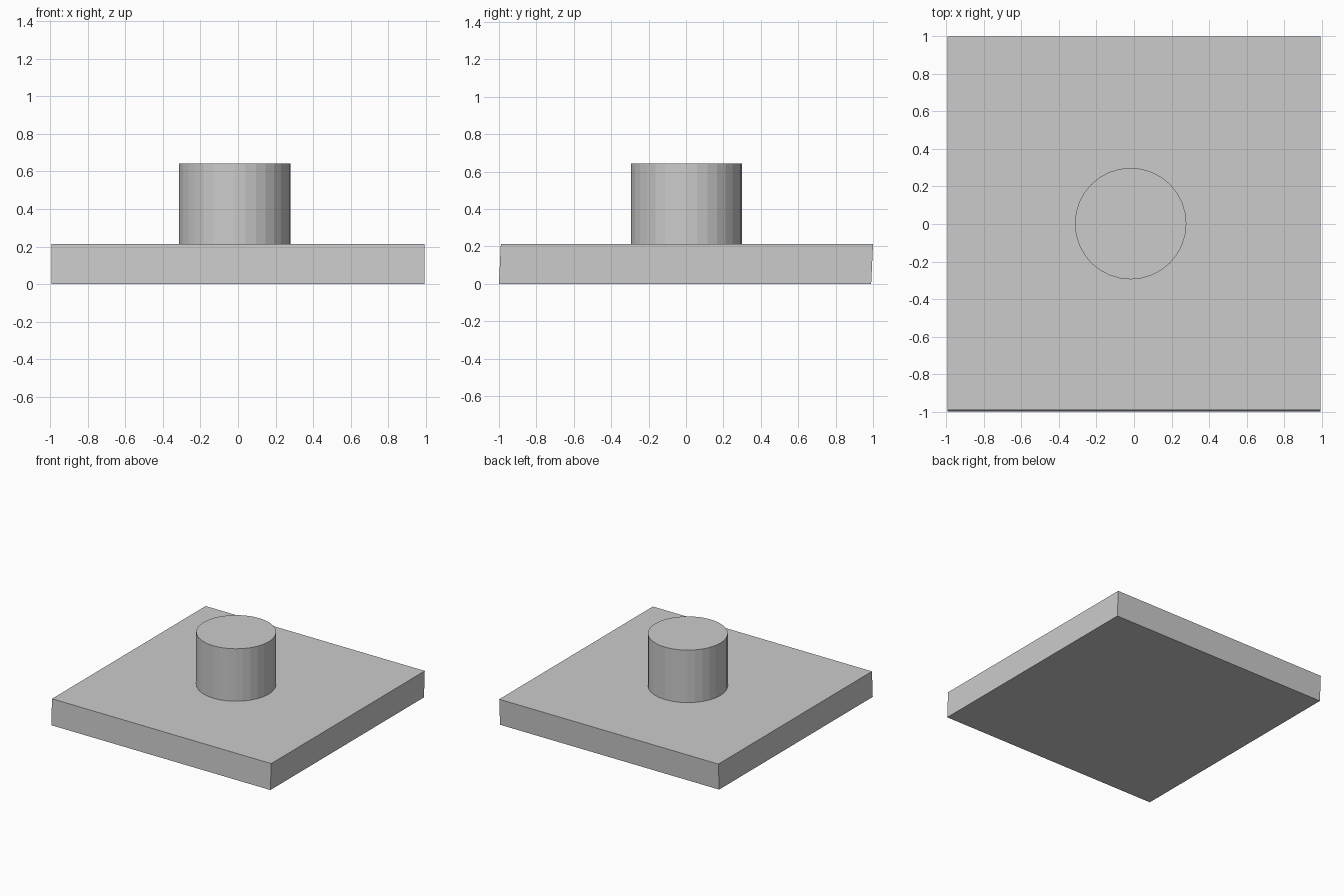
import bpy
import bmesh
from mathutils import Matrix, Vector

if "Cube" in bpy.data.objects:
    bpy.data.objects.remove(bpy.data.objects["Cube"])

PLATE_TOP = 0.213
POST_TOP = 0.643
LEAN = 0.01  # top of the plate sits slightly further back than its bottom


def add_object(name, bm):
    mesh = bpy.data.meshes.new(name)
    bm.to_mesh(mesh)
    bm.free()
    obj = bpy.data.objects.new(name, mesh)
    bpy.context.collection.objects.link(obj)
    return obj


# Square base plate with a very slight backward lean
bm = bmesh.new()
bmesh.ops.create_cube(bm, size=1.0)
for v in bm.verts:
    lean = LEAN * v.co.z
    v.co = Vector((v.co.x * 1.988, v.co.y * 1.99 + lean, (v.co.z + 0.5) * PLATE_TOP))
add_object("base_plate", bm)

# Flat-faced round post standing on the plate
bm = bmesh.new()
post_bottom = PLATE_TOP - 0.005
bmesh.ops.create_cone(
    bm, cap_ends=True, segments=32, radius1=0.297, radius2=0.297,
    depth=POST_TOP - post_bottom,
    matrix=Matrix.Translation((-0.018, 0.002, (POST_TOP + post_bottom) / 2)))
add_object("round_post", bm)
